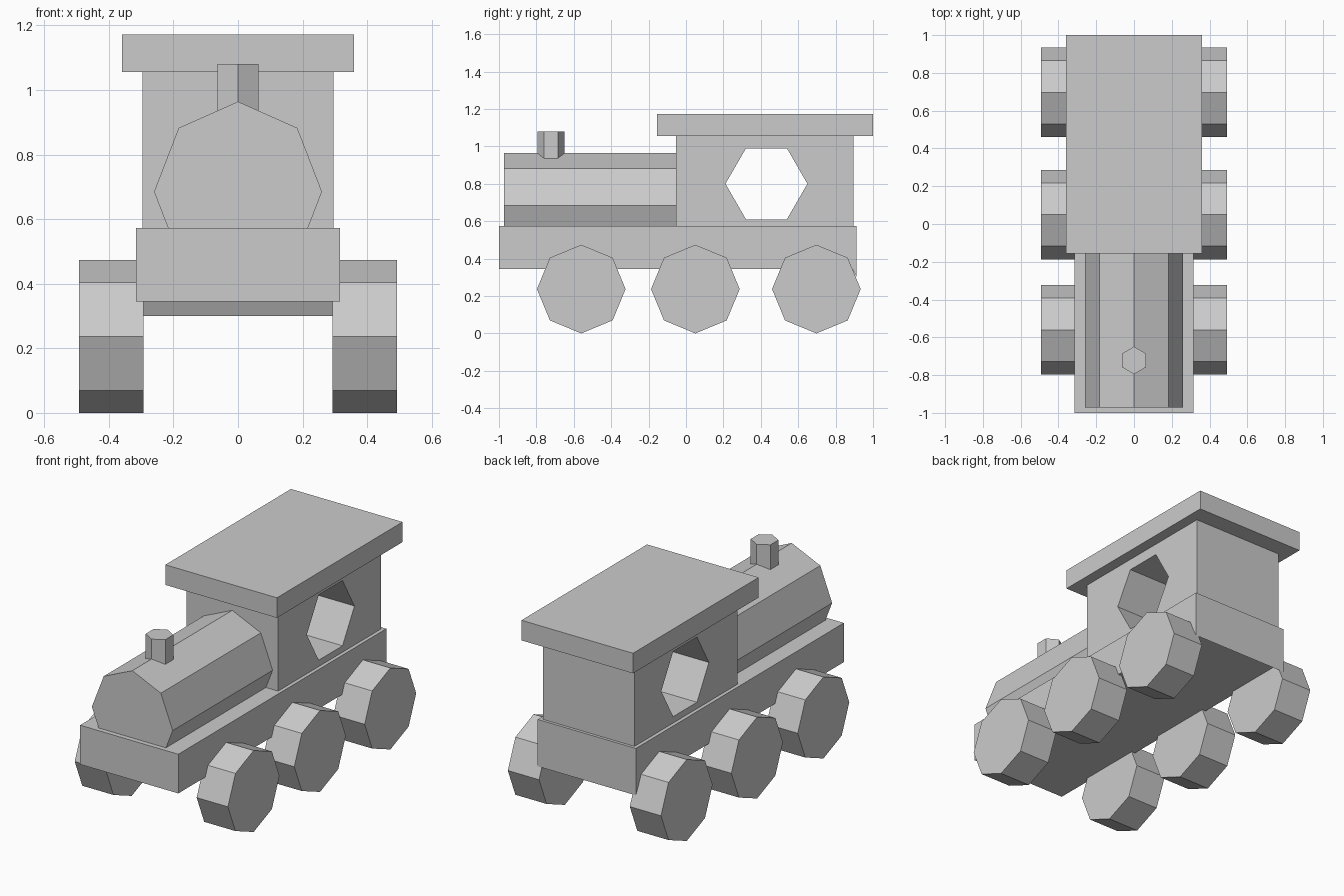
import bpy, bmesh
from math import sin, cos, tau

if "Cube" in bpy.data.objects:
    bpy.data.objects.remove(bpy.data.objects["Cube"])


def prism(name, profile, axis, a, b):
    """Extrude a 2D profile along an axis: 'x' takes (y, z), 'y' takes (x, z), 'z' takes (x, y)."""
    def place(p, d):
        u, v = p
        return {'x': (d, u, v), 'y': (u, d, v), 'z': (u, v, d)}[axis]
    bm = bmesh.new()
    lo = [bm.verts.new(place(p, a)) for p in profile]
    hi = [bm.verts.new(place(p, b)) for p in profile]
    n = len(profile)
    bm.faces.new(lo)
    bm.faces.new(hi)
    for i in range(n):
        j = (i + 1) % n
        bm.faces.new((lo[i], lo[j], hi[j], hi[i]))
    bmesh.ops.recalc_face_normals(bm, faces=bm.faces)
    mesh = bpy.data.meshes.new(name)
    bm.to_mesh(mesh)
    bm.free()
    ob = bpy.data.objects.new(name, mesh)
    bpy.context.collection.objects.link(ob)
    return ob


def ngon(n, u, v, ru, rv, start=0.0):
    return [(u + ru * cos(start + tau * i / n), v + rv * sin(start + tau * i / n))
            for i in range(n)]


def rect(u0, u1, v0, v1):
    return [(u0, v0), (u1, v0), (u1, v1), (u0, v1)]


# Chassis with a small lip hanging down at the rear
prism("chassis", [(-1.0, 0.345), (0.89, 0.345), (0.912, 0.30), (0.912, 0.573), (-1.0, 0.573)],
      'x', -0.316, 0.316)

# Eight-sided boiler, lower part sunk into the chassis
prism("boiler", ngon(8, 0, 0.685, 0.26, 0.279), 'y', -0.972, -0.04)

# Six-sided chimney
prism("chimney", ngon(6, 0, -0.722, 0.073, 0.073, tau / 4), 'z', 0.90, 1.08)

# Cab with a hexagonal window passing right through
cab = prism("cab", rect(-0.053, 0.895, 0.56, 1.055), 'x', -0.295, 0.295)
cutter = prism("window_cutter", ngon(6, 0.43, 0.80, 0.219, 0.219), 'x', -0.5, 0.5)
cutter.hide_render = True
cutter.hide_set(True)
window = cab.modifiers.new("window", 'BOOLEAN')
window.operation = 'DIFFERENCE'
window.solver = 'EXACT'
window.object = cutter

# Overhanging roof slab
prism("roof", rect(-0.155, 1.0, 1.055, 1.172), 'x', -0.359, 0.359)

# Three pairs of eight-sided wheels
for label, y in (("front", -0.56), ("middle", 0.05), ("rear", 0.697)):
    for side, s in (("left", -1), ("right", 1)):
        prism(f"{label}_{side}_wheel", ngon(8, y, 0.237, 0.237, 0.237), 'x', s * 0.292, s * 0.493)
